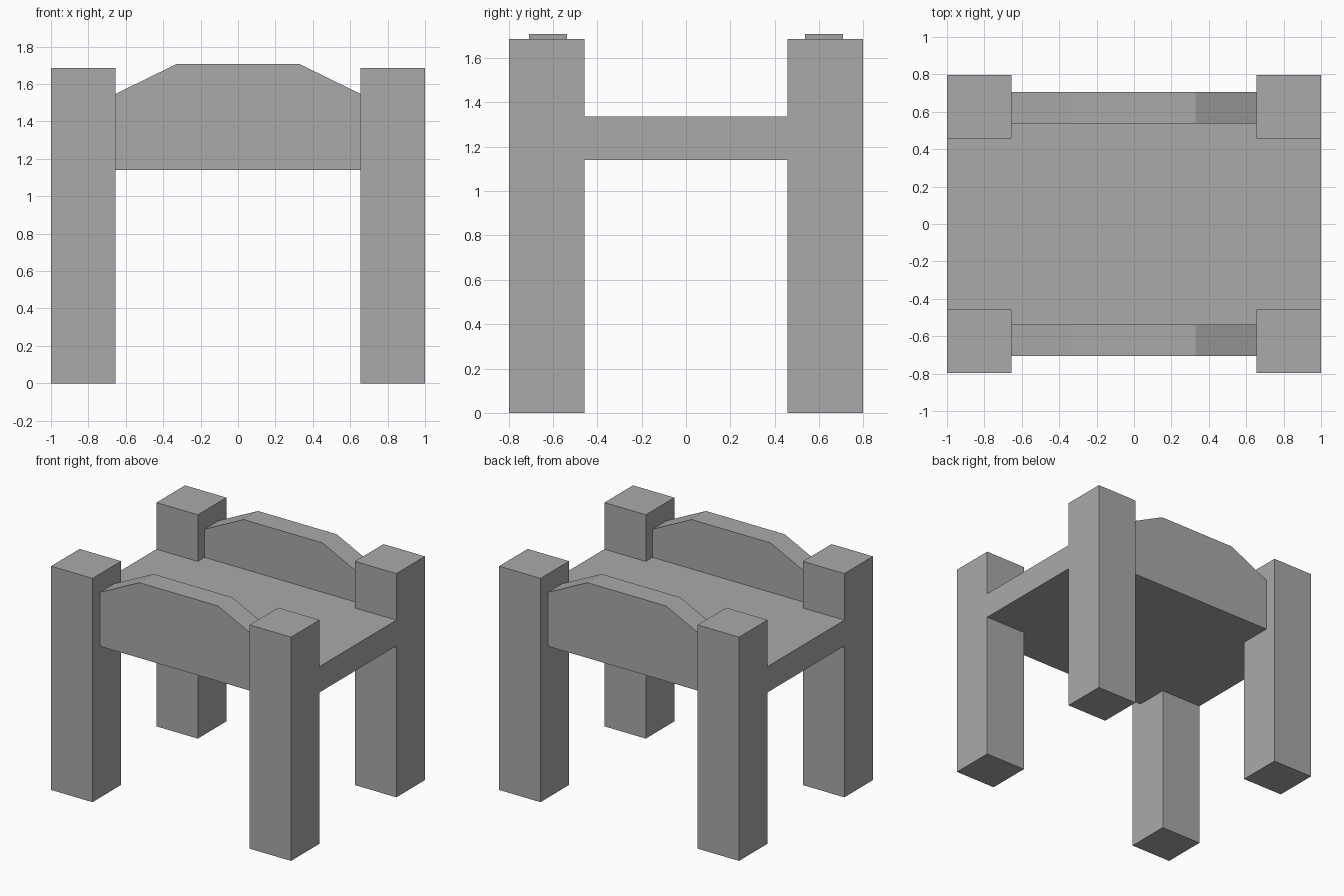
import bpy
import bmesh
from mathutils import Vector

if "Cube" in bpy.data.objects:
    bpy.data.objects.remove(bpy.data.objects["Cube"], do_unlink=True)

# Single flat colour
grey = bpy.data.materials.new("plain grey")
grey.use_nodes = True
colour = (0.4, 0.4, 0.4, 1)
grey.diffuse_color = colour
grey.node_tree.nodes["Principled BSDF"].inputs["Base Color"].default_value = colour

# Shared dimensions
LEG_X, LEG_Y = 0.655, 0.457       # inner faces of the legs
OUT_X, OUT_Y = 1.0, 0.797         # outer faces of the legs
PANEL_IN, PANEL_OUT = 0.537, 0.707
UNDER, DECK_TOP = 1.14, 1.335


def prism(name, outline, sweep):
    """Extrude a closed outline along a vector into a solid."""
    bm = bmesh.new()
    face = bm.faces.new([bm.verts.new(p) for p in outline])
    swept = bmesh.ops.extrude_face_region(bm, geom=[face])["geom"]
    verts = [g for g in swept if isinstance(g, bmesh.types.BMVert)]
    bmesh.ops.translate(bm, verts=verts, vec=Vector(sweep))
    # restore the starting cap if the extrusion consumed it
    open_edges = [e for e in bm.edges if e.is_boundary]
    if open_edges:
        bmesh.ops.holes_fill(bm, edges=open_edges)
    bmesh.ops.recalc_face_normals(bm, faces=bm.faces)
    mesh = bpy.data.meshes.new(name)
    bm.to_mesh(mesh)
    bm.free()
    mesh.materials.append(grey)
    obj = bpy.data.objects.new(name, mesh)
    bpy.context.collection.objects.link(obj)
    return obj


# Four square legs rising above the deck
for sy, end in ((-1, "front"), (1, "back")):
    for sx, side in ((-1, "right"), (1, "left")):
        corners = [(LEG_X, LEG_Y), (OUT_X, LEG_Y), (OUT_X, OUT_Y), (LEG_X, OUT_Y)]
        prism(f"{end}_{side}_leg", [(sx * x, sy * y, 0) for x, y in corners], (0, 0, 1.686))

# Deck, notched around the legs and reaching both panels
half = [(OUT_X, -LEG_Y), (OUT_X, LEG_Y), (LEG_X, LEG_Y), (LEG_X, PANEL_IN)]
deck = half + [(-x, -y) for x, y in half]
deck.insert(4, (-LEG_X, PANEL_IN))
deck.insert(5, (-LEG_X, LEG_Y))
deck += [(LEG_X, -PANEL_IN), (LEG_X, -LEG_Y)]
# drop the repeated corners by walking the outline once
deck = list(dict.fromkeys(deck))
prism("deck", [(x, y, UNDER) for x, y in deck], (0, 0, DECK_TOP - UNDER))

# End panels with a chamfered crest
crest = [(LEG_X, UNDER), (LEG_X, 1.547), (0.328, 1.707)]
profile = crest + [(-x, z) for x, z in reversed(crest)]
for sy, end in ((-1, "front"), (1, "back")):
    prism(f"{end}_panel", [(x, sy * PANEL_IN, z) for x, z in profile],
          (0, sy * (PANEL_OUT - PANEL_IN), 0))
